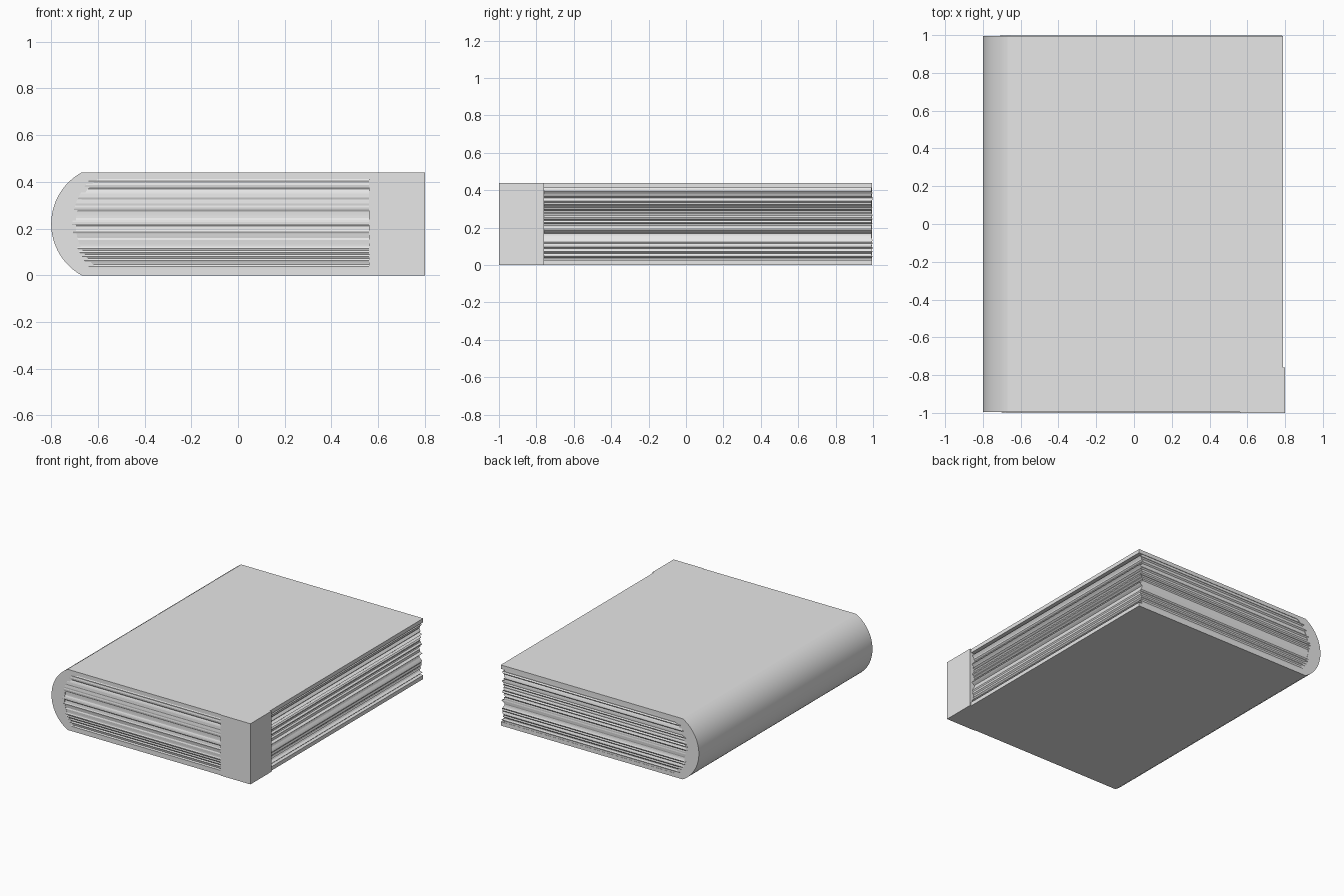
import bpy, bmesh, math, random

random.seed(4)
cube = bpy.data.objects.get("Cube")
if cube:
    bpy.data.objects.remove(cube)

grey = bpy.data.materials.new("light_grey")
grey.use_nodes = True
grey.diffuse_color = (0.8, 0.8, 0.8, 1)
grey.node_tree.nodes["Principled BSDF"].inputs["Base Color"].default_value = (0.8, 0.8, 0.8, 1)

HEIGHT = 0.44
MID = HEIGHT / 2
BOARD = 0.028


def finish(bm, name):
    bmesh.ops.recalc_face_normals(bm, faces=bm.faces)
    mesh = bpy.data.meshes.new(name)
    bm.to_mesh(mesh)
    bm.free()
    obj = bpy.data.objects.new(name, mesh)
    bpy.context.collection.objects.link(obj)
    mesh.materials.append(grey)
    return obj


def arc(edge_x, half, bulge, steps=32):
    """Points up a shallow arc that bulges towards -x."""
    radius = (half * half + bulge * bulge) / (2 * bulge)
    sweep = math.asin(half / radius)
    centre = edge_x - bulge + radius
    angles = [sweep * (2 * i / steps - 1) for i in range(steps + 1)]
    return [(centre - radius * math.cos(a), MID + radius * math.sin(a)) for a in angles]


# Cover: two boards joined by a rounded spine, one extruded profile
outer = arc(-0.67, MID, 0.13)
inner = arc(-0.60, MID - BOARD, 0.095)
right = 0.79
outer = [(right, 0)] + outer + [(right, HEIGHT)]
inner = [(right, BOARD)] + inner + [(right, HEIGHT - BOARD)]
bm = bmesh.new()
rows = [[bm.verts.new((x, y, z)) for x, z in path]
        for path, y in ((outer, -0.995), (inner, -0.995), (inner, 0.995), (outer, 0.995))]
for k in range(4):
    a, b = rows[k], rows[(k + 1) % 4]
    for i in range(len(a) - 1):
        bm.faces.new((a[i], a[i + 1], b[i + 1], b[i]))
for i in (0, -1):
    bm.faces.new([row[i] for row in rows])
cover = finish(bm, "cover")
bpy.context.view_layer.objects.active = cover
cover.select_set(True)
bpy.ops.object.shade_smooth_by_angle(angle=math.radians(30))

# Pages: stacked rings with uneven edges, rounded to sit inside the spine
bm = bmesh.new()
rings = []
LAYERS = 44
for i in range(LAYERS + 1):
    z = BOARD + (HEIGHT - 2 * BOARD) * i / LAYERS
    t = (z - MID) / MID
    left = -0.71 + 0.1 * t * t
    wave = 0.006 * math.sin(i * 0.8)
    fore = 0.77 + wave + random.uniform(-0.011, 0.009)
    front = -0.994 + random.uniform(-0.004, 0.004)
    back = 0.994 + random.uniform(-0.004, 0.005)
    rings.append([bm.verts.new((x, y, z)) for x, y in
                  ((left, front), (fore, front), (fore, back), (left, back))])
for a, b in zip(rings, rings[1:]):
    for k in range(4):
        n = (k + 1) % 4
        bm.faces.new((a[k], a[n], b[n], b[k]))
bm.faces.new(rings[0])
bm.faces.new(rings[-1])
finish(bm, "pages")

# Corner block: solid square post at the front left corner
bm = bmesh.new()
bmesh.ops.create_cube(bm, size=1)
bmesh.ops.scale(bm, vec=(0.24, 0.24, HEIGHT), verts=bm.verts)
bmesh.ops.translate(bm, vec=(0.68, -0.88, MID), verts=bm.verts)
finish(bm, "corner_block")
